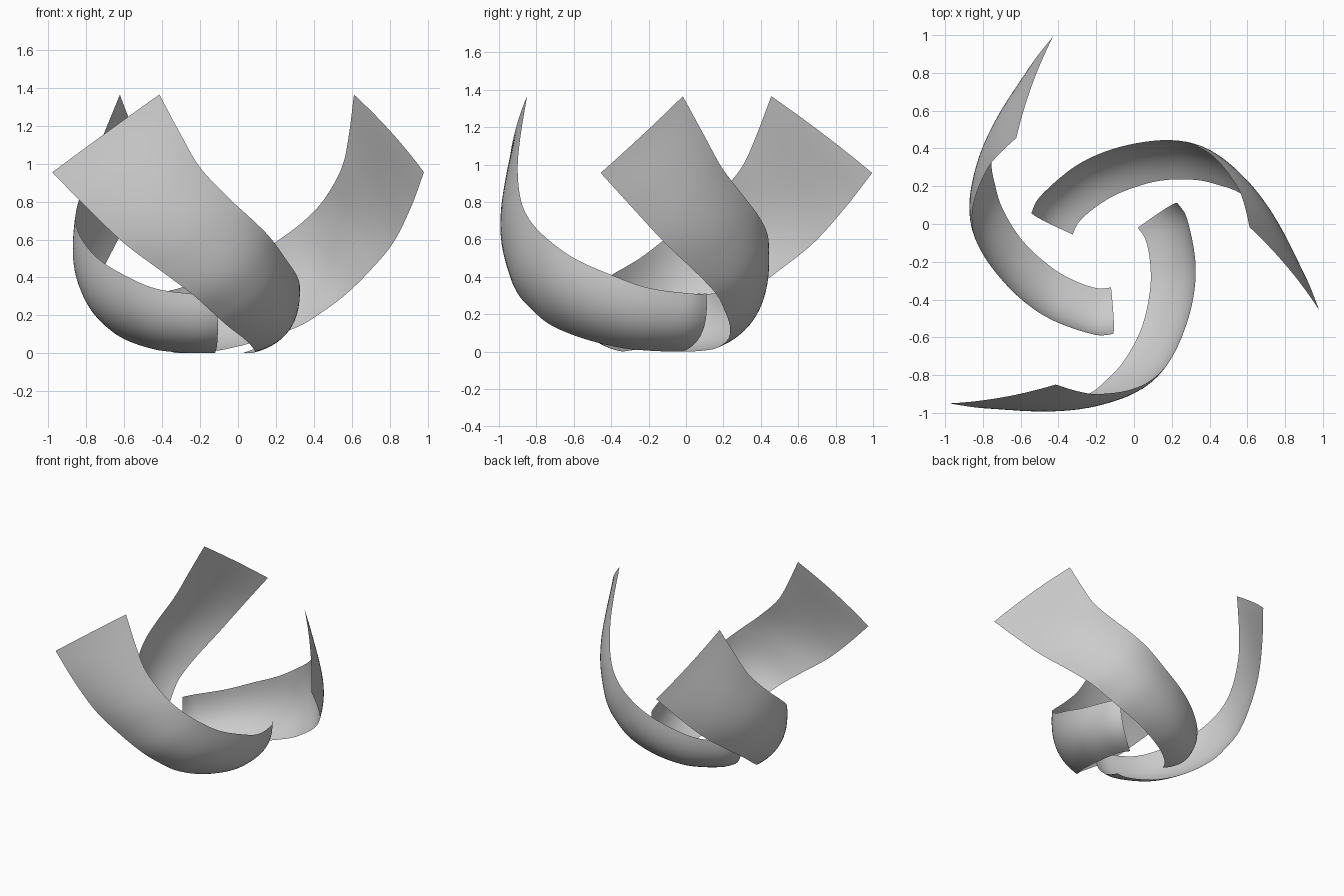
import bpy
import bmesh
import math
from mathutils import Vector, Matrix

if "Cube" in bpy.data.objects:
    bpy.data.objects.remove(bpy.data.objects["Cube"], do_unlink=True)

STEPS_ALONG, STEPS_ACROSS = 64, 14
PIVOT = Vector((-0.142, -0.137, 0))

# Guide rails of one blade, from the foot to the tip
LOWER_RAIL = [(.02, -.02, 0), (.06, -.08, 0), (.085, -.2, .005), (.085, -.35, .02),
              (.04, -.55, .07), (-.05, -.72, .14), (-.14, -.82, .22), (-.24, -.9, .31),
              (-.4, -.95, .43), (-.6, -.98, .58), (-.8, -.975, .77), (-.98, -.95, .955)]
UPPER_RAIL = [(.23, .11, .31), (.28, .03, .31), (.325, -.2, .34), (.31, -.4, .41),
              (.25, -.6, .5), (.17, -.75, .61), (.07, -.84, .71), (-.05, -.885, .82),
              (-.2, -.9, .98), (-.3, -.885, 1.15), (-.415, -.85, 1.365)]
# Depth of the hollow across the blade at positions along it
HOLLOW = [(0, .083), (.4, .083), (.63, .052), (1, .018)]


def smooth_path(points, detail=12):
    """Catmull-Rom curve through the points."""
    pts = [Vector(p) for p in points]
    pts = [2 * pts[0] - pts[1]] + pts + [2 * pts[-1] - pts[-2]]
    path = []
    for a, b, c, d in zip(pts, pts[1:], pts[2:], pts[3:]):
        for i in range(detail):
            t = i / detail
            path.append(b + (c - a) * t / 2
                        + (2 * a - 5 * b + 4 * c - d) * t * t / 2
                        + (3 * b - a - 3 * c + d) * t ** 3 / 2)
    return path + [pts[-2]]


def resample(path, count):
    """Evenly spaced points by arc length."""
    lengths = [0]
    for a, b in zip(path, path[1:]):
        lengths.append(lengths[-1] + (b - a).length)
    result, k = [], 0
    for i in range(count + 1):
        target = lengths[-1] * i / count
        while k < len(path) - 2 and lengths[k + 1] < target:
            k += 1
        f = (target - lengths[k]) / (lengths[k + 1] - lengths[k])
        result.append(path[k].lerp(path[k + 1], f))
    return result


def hollow_depth(u):
    for (u0, h0), (u1, h1) in zip(HOLLOW, HOLLOW[1:]):
        if u <= u1:
            f = (u - u0) / (u1 - u0)
            return h0 + (h1 - h0) * f * f * (3 - 2 * f)
    return HOLLOW[-1][1]


def build_blade_mesh(material):
    lower = resample(smooth_path(LOWER_RAIL), STEPS_ALONG)
    upper = resample(smooth_path(UPPER_RAIL), STEPS_ALONG)
    bm = bmesh.new()
    rows = []
    for i, (low, high) in enumerate(zip(lower, upper)):
        j, k = max(i - 1, 0), min(i + 1, STEPS_ALONG)
        along = lower[k] - lower[j] + upper[k] - upper[j]
        outward = (high - low).cross(along).normalized()
        depth = hollow_depth(i / STEPS_ALONG)
        row = []
        for s in range(STEPS_ACROSS + 1):
            v = s / STEPS_ACROSS
            co = low.lerp(high, v) + outward * depth * 4 * v * (1 - v)
            co.z = max(co.z, 0)
            row.append(bm.verts.new(co - PIVOT))
        rows.append(row)
    for r0, r1 in zip(rows, rows[1:]):
        for s in range(STEPS_ACROSS):
            face = bm.faces.new((r0[s], r0[s + 1], r1[s + 1], r1[s]))
            face.smooth = True
    mesh = bpy.data.meshes.new("curved_blade")
    bm.to_mesh(mesh)
    bm.free()
    mesh.materials.append(material)
    return mesh


# Single plain grey
grey = bpy.data.materials.new("light_grey")
grey.use_nodes = True
colour = (0.6, 0.6, 0.6, 1)
grey.diffuse_color = colour
grey.node_tree.nodes["Principled BSDF"].inputs["Base Color"].default_value = colour

# Three equal blades around a vertical axis
blade_mesh = build_blade_mesh(grey)
for index, name in enumerate(("front_blade", "left_blade", "right_blade")):
    blade = bpy.data.objects.new(name, blade_mesh)
    turn = Matrix.Rotation(math.radians(120 * index), 4, "Z")
    blade.matrix_world = Matrix.Translation(PIVOT) @ turn
    bpy.context.collection.objects.link(blade)
